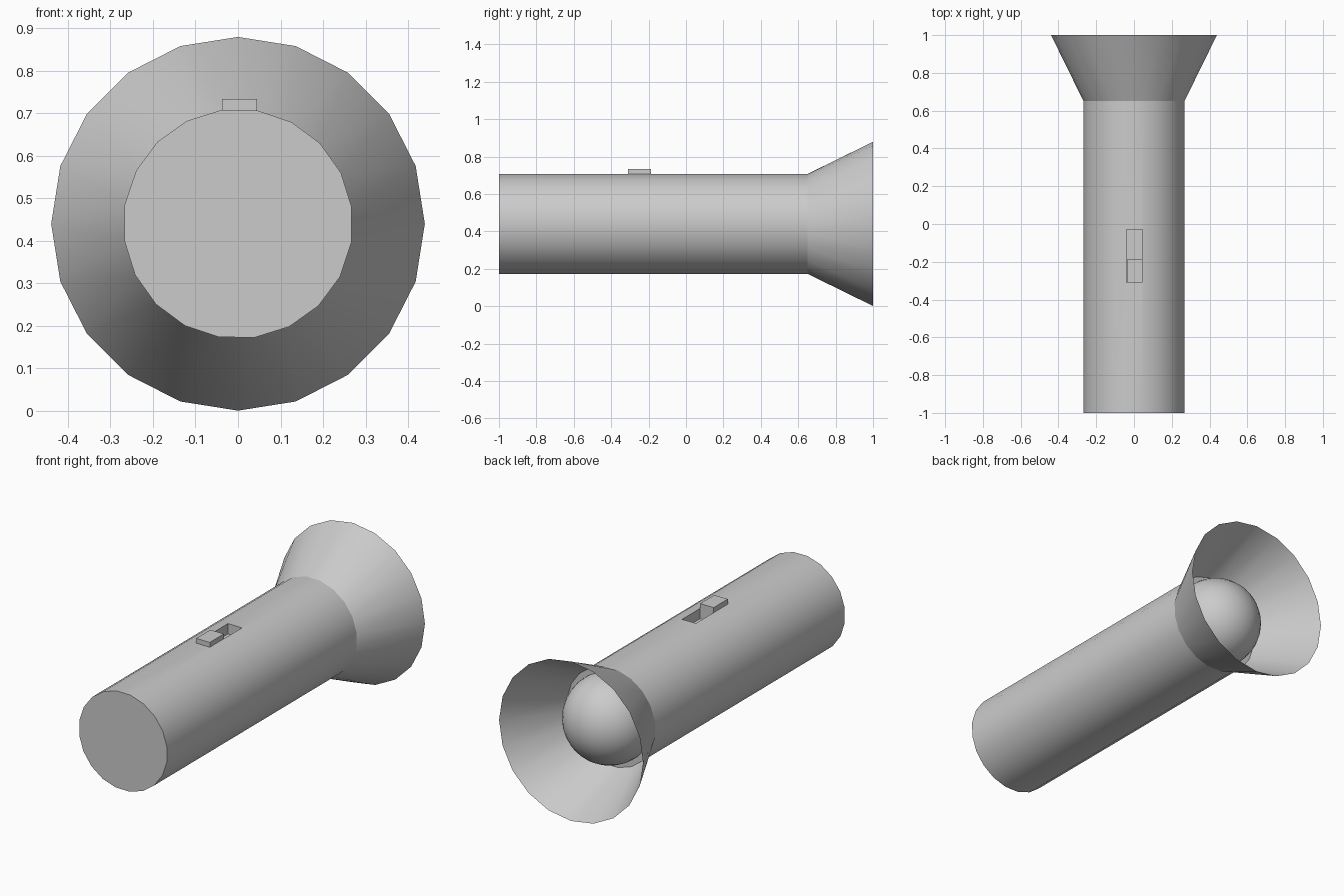
import bpy, bmesh
from math import sin, cos, radians

if "Cube" in bpy.data.objects:
    bpy.data.objects.remove(bpy.data.objects["Cube"])

SIDES, ZC = 20, 0.44


def finish(bm, name, smooth=True):
    bmesh.ops.recalc_face_normals(bm, faces=bm.faces)
    mesh = bpy.data.meshes.new(name)
    bm.to_mesh(mesh)
    bm.free()
    ob = bpy.data.objects.new(name, mesh)
    bpy.context.collection.objects.link(ob)
    if smooth:
        shade(ob)
    return ob


def select(ob):
    bpy.ops.object.select_all(action='DESELECT')
    ob.select_set(True)
    bpy.context.view_layer.objects.active = ob


def shade(ob):
    select(ob)
    bpy.ops.object.shade_smooth_by_angle(angle=radians(35))


def ring(bm, r, y, phase):
    # ring around the y axis, angle measured from the top
    angles = [radians(phase + 360 / SIDES * i) for i in range(SIDES)]
    return [bm.verts.new((r * sin(a), y, ZC + r * cos(a))) for a in angles]


def bridge(bm, a, b):
    for i in range(SIDES):
        j = (i + 1) % SIDES
        bm.faces.new((a[i], a[j], b[j], b[i]))


def box(name, x0, x1, y0, y1, z0, z1):
    bm = bmesh.new()
    bmesh.ops.create_cube(bm, size=1)
    for v in bm.verts:
        v.co = ((x0 + x1) / 2 + v.co.x * (x1 - x0),
                (y0 + y1) / 2 + v.co.y * (y1 - y0),
                (z0 + z1) / 2 + v.co.z * (z1 - z0))
    return finish(bm, name, False)


# Handle: capped tube
bm = bmesh.new()
rear, front = ring(bm, 0.27, -1.0, 9.6), ring(bm, 0.27, 0.652, 9.6)
bridge(bm, rear, front)
bm.faces.new(rear)
bm.faces.new(front)
handle = finish(bm, "handle", False)

# Slot for the switch cut into the top of the handle
cutter = box("slot_cutter", -0.04, 0.045, -0.31, -0.03, 0.65, 0.80)
cutter.hide_render = True
mod = handle.modifiers.new("slot", 'BOOLEAN')
mod.operation = 'DIFFERENCE'
mod.object = cutter
mod.solver = 'EXACT'
select(handle)
bpy.ops.object.modifier_apply(modifier=mod.name)
bpy.data.objects.remove(cutter)
shade(handle)

# Sliding switch at the rear of the slot
box("switch", -0.038, 0.045, -0.31, -0.187, 0.65, 0.733)

# Flared open reflector
bm = bmesh.new()
bridge(bm, ring(bm, 0.27, 0.65, 9.6), ring(bm, 0.439, 1.0, 0))
finish(bm, "reflector")

# Bulb
bm = bmesh.new()
bmesh.ops.create_uvsphere(bm, u_segments=32, v_segments=16, radius=0.238)
bmesh.ops.translate(bm, verts=bm.verts, vec=(0, 0.665, ZC))
finish(bm, "bulb")
